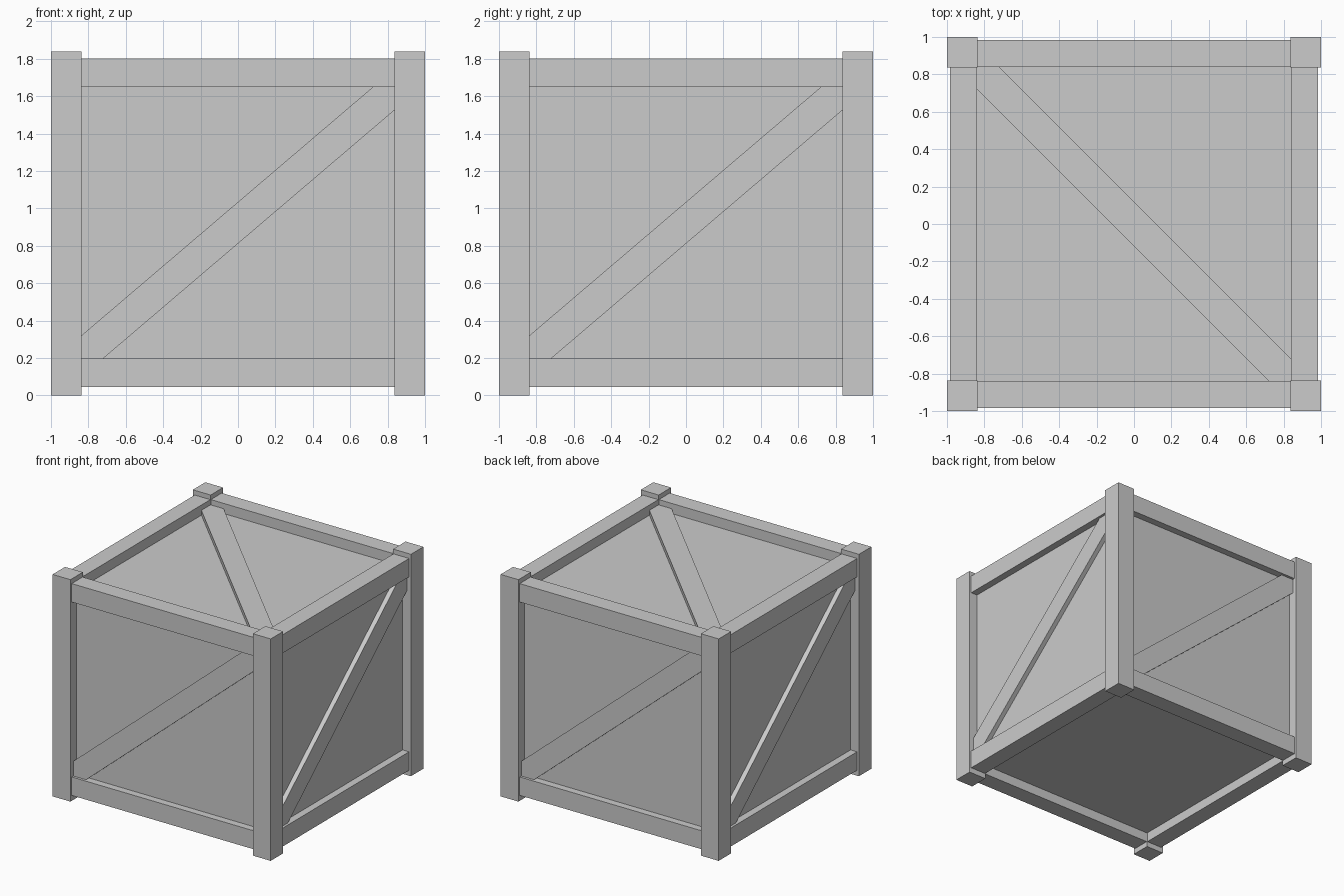
import bpy, bmesh
from math import radians
from mathutils import Matrix, Vector

cube = bpy.data.objects.get("Cube")
if cube:
    bpy.data.objects.remove(cube, do_unlink=True)

grey = bpy.data.materials.new("plain grey")
grey.use_nodes = True
grey.diffuse_color = (0.6, 0.6, 0.6, 1)
grey.node_tree.nodes["Principled BSDF"].inputs["Base Color"].default_value = (0.6, 0.6, 0.6, 1)

INNER = 0.84            # inner face of posts and rails
RAIL_OUT = 0.983        # outer face of rails
PANEL = 0.923           # outer face of side panels
BRACE_OUT = 0.962       # outer face of side braces
MID = 0.923             # middle height of the crate


def add_object(name, bm):
    mesh = bpy.data.meshes.new(name)
    bmesh.ops.recalc_face_normals(bm, faces=bm.faces)
    bm.to_mesh(mesh)
    bm.free()
    mesh.materials.append(grey)
    obj = bpy.data.objects.new(name, mesh)
    bpy.context.collection.objects.link(obj)
    return obj


def box(name, low, high, turn=0):
    low, high = Vector(low), Vector(high)
    bm = bmesh.new()
    bmesh.ops.create_cube(bm, size=1)
    bm.transform(Matrix.Rotation(radians(turn), 4, "Z")
                 @ Matrix.Translation((low + high) / 2)
                 @ Matrix.Diagonal((*(high - low), 1)))
    return add_object(name, bm)


def brace(name, half_w, half_h, thick, matrix):
    # diagonal board with its ends trimmed to fit the frame corners
    cut = 0.12
    half = [(half_w - cut, half_h), (half_w, half_h), (half_w, half_h - cut)]
    outline = half + [(-u, -v) for u, v in half]
    bm = bmesh.new()
    face = bm.faces.new([bm.verts.new((u, v, 0)) for u, v in outline])
    ext = bmesh.ops.extrude_face_region(bm, geom=[face])
    moved = [g for g in ext["geom"] if isinstance(g, bmesh.types.BMVert)]
    bmesh.ops.translate(bm, verts=moved, vec=(0, 0, -thick))
    bm.transform(matrix)
    return add_object(name, bm)


# Recessed panels as one solid core
box("panels", (-PANEL, -PANEL, 0.125), (PANEL, PANEL, 1.717))

# Four sides: corner post, two rails and a diagonal brace
for i, side in enumerate(("front", "right", "back", "left")):
    turn = 90 * i
    box(side + "_post", (INNER - 0.003, -1, 0), (1, -INNER + 0.003, 1.84), turn)
    for level, z in (("lower", 0.045), ("upper", 1.648)):
        box(f"{side}_{level}_rail", (-INNER, -RAIL_OUT, z),
            (INNER, -INNER, z + 0.153), turn)
    brace(side + "_brace", INNER, 0.725, 0.06,
          Matrix.Rotation(radians(turn), 4, "Z")
          @ Matrix.Translation((0, -BRACE_OUT, MID))
          @ Matrix.Rotation(radians(90), 4, "X"))

# Lid brace runs along the other diagonal
brace("top_brace", INNER, INNER, 0.06,
      Matrix.Translation((0, 0, 1.757)) @ Matrix.Rotation(radians(90), 4, "Z"))
